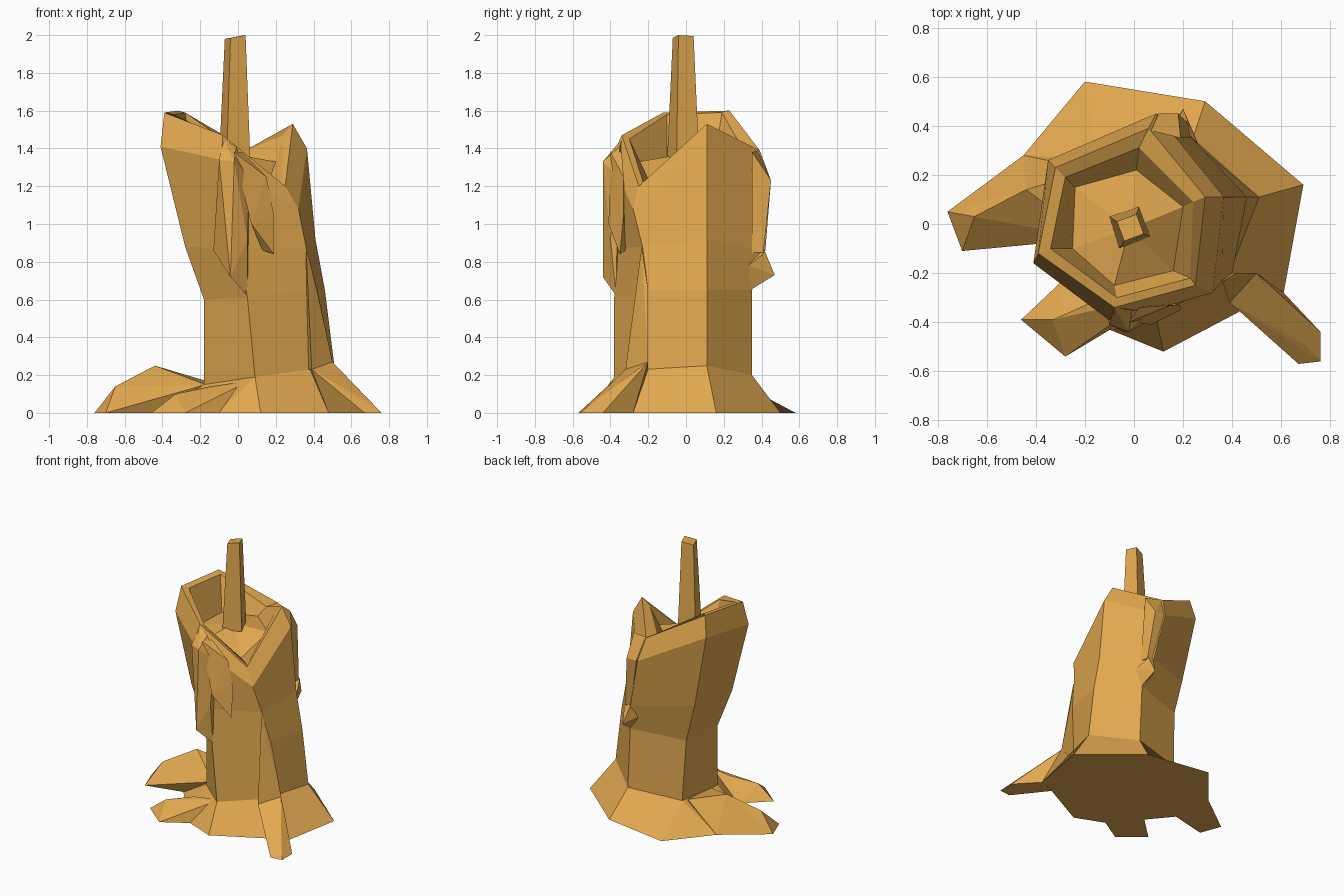
import bpy
import bmesh

default_cube = bpy.data.objects.get("Cube")
if default_cube:
    bpy.data.objects.remove(default_cube, do_unlink=True)

# One warm wax colour for everything
wax = bpy.data.materials.new("golden wax")
wax.use_nodes = True
wax_colour = (.76, .395, .079, 1)
wax.diffuse_color = wax_colour
wax.node_tree.nodes["Principled BSDF"].inputs["Base Color"].default_value = wax_colour


def finish(name, bm):
    """Turn a bmesh into a flat shaded wax object."""
    bmesh.ops.recalc_face_normals(bm, faces=bm.faces)
    mesh = bpy.data.meshes.new(name)
    bm.to_mesh(mesh)
    bm.free()
    mesh.materials.append(wax)
    part = bpy.data.objects.new(name, mesh)
    bpy.context.collection.objects.link(part)
    return part


def stack_rings(bm, rings):
    """Skin a stack of rings that have equal vertex counts; return the vertex loops."""
    loops = [[bm.verts.new(p) for p in ring] for ring in rings]
    for lower, upper in zip(loops, loops[1:]):
        for i in range(len(lower)):
            bm.faces.new((lower[i - 1], lower[i], upper[i], upper[i - 1]))
    return loops


def lump(name, crest, ground=()):
    """Faceted convex lump of wax: crest points plus an optional outline at z = 0."""
    bm = bmesh.new()
    for p in [(x, y, 0) for x, y in ground] + crest:
        bm.verts.new(p)
    found = bmesh.ops.convex_hull(bm, input=bm.verts)
    spare = set(found["geom_interior"] + found["geom_unused"])
    bmesh.ops.delete(bm, geom=[v for v in spare if isinstance(v, bmesh.types.BMVert)],
                     context="VERTS")
    bmesh.ops.dissolve_limit(bm, angle_limit=.02, verts=bm.verts, edges=bm.edges)
    return finish(name, bm)


# Leaning six-sided body; ring order: front, front left, back left, back, back right, front right
foot = [(.09, -.38, .19), (.38, -.22, .23), (.51, .11, .25),
        (.24, .35, .2), (-.15, .26, .17), (-.18, -.12, .15)]
waist = [(.05, -.38, .61), (.4, -.2, .65), (.46, .11, .65),
         (.22, .35, .65), (-.17, .24, .62), (-.18, -.12, .6)]
chest = [(.01, -.37, .87), (.36, -.23, .88), (.41, .11, .92),
         (.17, .42, .86), (-.24, .24, .9), (-.28, -.15, .88)]
shoulder = [(-.09, -.4, 1.34), (.32, -.28, 1.08), (.365, .11, 1.4),
            (.09, .45, 1.23), (-.35, .26, 1.45), (-.41, -.16, 1.41)]
rim = [(-.08, -.34, 1.47), (.25, -.25, 1.2), (.29, .11, 1.53),
       (.06, .39, 1.39), (-.32, .23, 1.6), (-.39, -.12, 1.59)]
lip = [(-.07, -.3, 1.45), (.23, -.22, 1.2), (.24, .09, 1.47),
       (.02, .31, 1.38), (-.28, .19, 1.59), (-.34, -.1, 1.58)]
pool = [(-.08, -.25, 1.33), (.16, -.19, 1.22), (.2, .07, 1.33),
        (.01, .22, 1.34), (-.24, .15, 1.33), (-.25, -.1, 1.33)]

# Spread skirt: each ground point hangs from one foot corner
skirt = [(-.1, -.43), (.12, -.52), (.5, -.32), (.61, -.28), (.69, .16),
         (.29, .5), (-.2, .58), (-.45, .28), (-.42, -.05), (-.28, -.22)]
hang = [0, 0, 1, 1, 2, 3, 4, 4, 5, 5]

bm = bmesh.new()
loops = stack_rings(bm, (foot, waist, chest, shoulder, rim, lip, pool))
centre = bm.verts.new((-.02, -.02, 1.37))
for i in range(len(pool)):
    bm.faces.new((loops[-1][i - 1], loops[-1][i], centre))
ground = [bm.verts.new((x, y, 0)) for x, y in skirt]
for i in range(len(ground)):
    j = (i + 1) % len(ground)
    a, b = loops[0][hang[i]], loops[0][hang[j]]
    corners = (ground[i], ground[j], a) if a == b else (ground[i], ground[j], b, a)
    bm.faces.new(corners)
bm.faces.new(ground)
finish("candle_body", bm)

# Square tapered wick, twisted a little
bm = bmesh.new()
wick_loops = stack_rings(bm, [
    [(-.1, .03, 1.34), (-.06, -.1, 1.34), (.065, -.05, 1.34), (.02, .07, 1.34)],
    [(-.07, .01, 1.98), (-.04, -.07, 1.985), (.04, -.04, 2), (.01, .04, 1.995)]])
for loop in wick_loops:
    bm.faces.new(loop)
finish("wick", bm)

# Wax puddles that run out from the foot
lump("right_puddle",
     [(-.65, .03, .14), (-.44, .14, .25), (-.17, .22, .17), (-.17, -.06, .15)],
     [(-.7, -.11), (-.76, .05), (-.45, .28), (-.18, .22), (-.4, -.04)])
lump("front_right_puddle",
     [(-.33, -.39, .1), (-.15, -.31, .14), (.06, -.3, .17)],
     [(-.28, -.54), (-.46, -.39), (-.28, -.22), (-.08, -.42), (0, -.2)])
lump("front_left_puddle",
     [(.71, -.5, .05), (.5, -.2, .27), (.39, -.32, .23), (.38, -.2, .23)],
     [(.76, -.44), (.76, -.56), (.67, -.57), (.48, -.33), (.61, -.28)])

# Ridge of wax above the front left puddle
lump("front_left_ridge",
     [(.39, -.32, .23), (.5, -.2, .27), (.37, -.2, .23),
      (.37, -.26, .65), (.42, -.2, .65), (.36, -.2, .66), (.36, -.235, .88)])

# Broad runs of wax that blend into the outside
lump("front_drip",
     [(-.1, -.41, 1.34), (-.02, -.44, 1.33), (-.01, -.35, 1.41), (-.08, -.34, 1.45),
      (-.13, -.3, .86), (-.04, -.44, .72), (.05, -.37, .62), (.05, -.4, .92),
      (.06, -.36, 1.25)])
lump("front_left_drip",
     [(-.02, -.4, 1.38), (.02, -.34, 1.38), (.15, -.33, 1.25), (.07, -.41, 1),
      (.19, -.33, 1.05), (.19, -.35, .84), (.13, -.32, .86)])

# Back run: a narrow rib beside the back corner that ends in a pointed tip
lump("back_drip",
     [(.07, .38, 1.39), (.19, .35, 1.38), (.1, .45, 1.23), (.18, .45, 1.23),
      (.2, .35, 1.23), (.17, .41, .87), (.22, .41, .85), (.23, .35, .85)])
lump("back_drip_tip",
     [(.17, .41, .87), (.22, .42, .85), (.2, .47, .73), (.22, .34, .65),
      (.14, .37, .76), (.26, .33, .78)])
